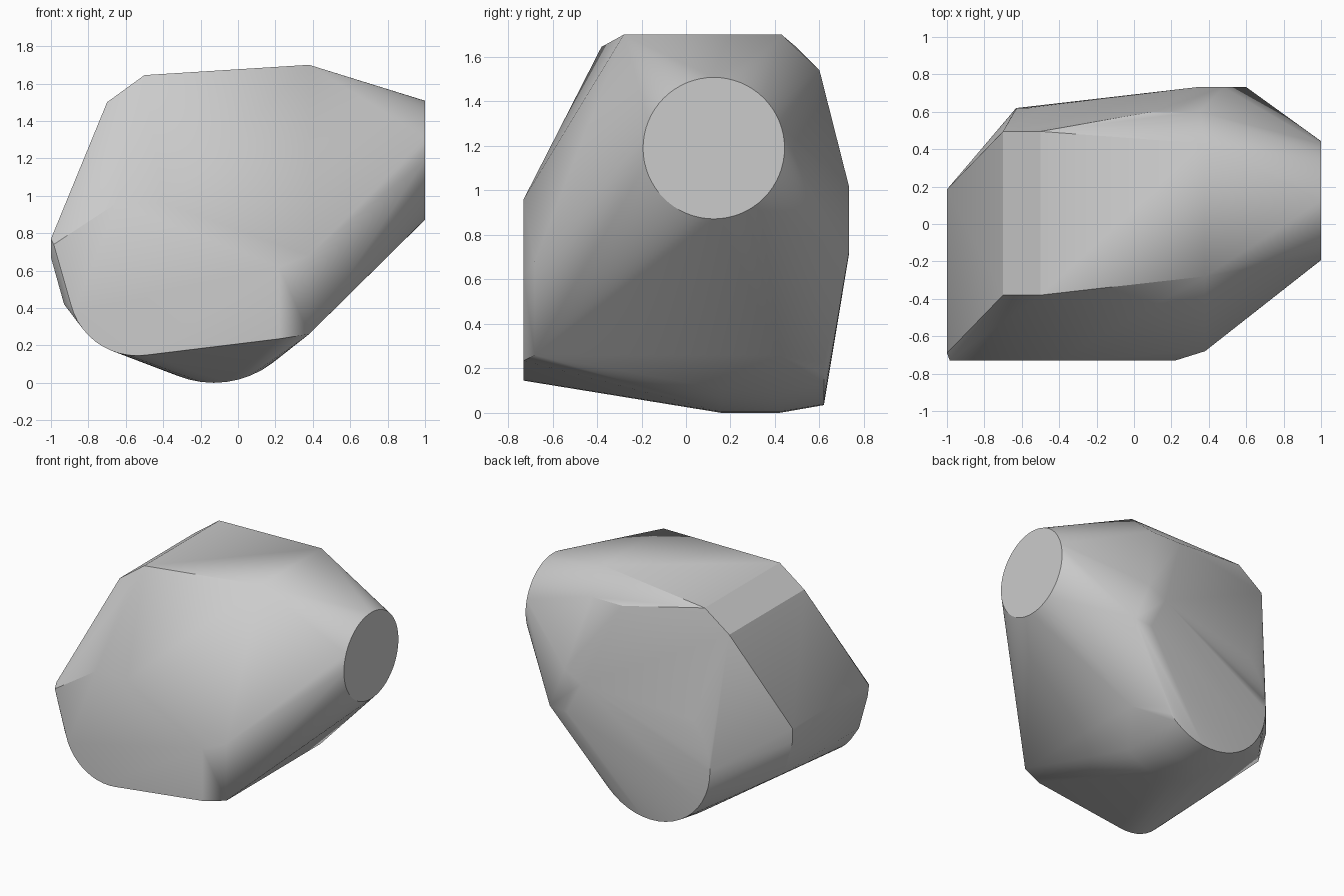
import bpy
import bmesh
from math import cos, sin, pi, radians

if "Cube" in bpy.data.objects:
    bpy.data.objects.remove(bpy.data.objects["Cube"], do_unlink=True)

grey = bpy.data.materials.new("stone grey")
grey.use_nodes = True
colour = (0.6, 0.6, 0.6, 1)
grey.diffuse_color = colour
grey.node_tree.nodes["Principled BSDF"].inputs["Base Color"].default_value = colour


def ring(axis, pos, u, v, r, n=48):
    """Circle of points across the x or y axis."""
    pts = []
    for i in range(n):
        a = 2 * pi * i / n
        p, q = u + r * cos(a), v + r * sin(a)
        pts.append((pos, p, q) if axis == "x" else (p, pos, q))
    return pts


def bar(x, z, y_front, y_back):
    """Ends of an edge running front to back."""
    return [(x, y_front, z), (x, y_back, z)]


points = []
# Round end on the side
points += ring("x", 1, 0.125, 1.19, 0.318, 64)
# Round belly with a chamfered back rim
points += ring("y", 0.16, -0.13, 0.52, 0.52)
points += ring("y", 0.42, -0.13, 0.52, 0.52)
points += ring("y", 0.62, -0.145, 0.52, 0.485)
# Rounded lower corner of the front
points += ring("y", -0.73, -0.54, 0.51, 0.365)
# Top and its sloping shoulder
points += bar(0.38, 1.70, -0.28, 0.43)
points += bar(-0.5, 1.645, -0.38, 0.495)
points += bar(-0.7, 1.5, -0.38, 0.495)
points += [(0.1, 0.6, 1.54), (0.35, 0.6, 1.54)]
# Narrow side face
points += bar(-1, 0.77, -0.69, 0.185)
points += bar(-1, 0.67, -0.69, 0.185)
points += bar(-0.93, 0.42, -0.69, 0.185)
# Front face
points += [(x, -0.73, z) for x, z in
           ((-0.985, 0.74), (-0.65, 0.96), (-0.4, 0.96), (0.22, 0.62), (0.22, 0.235))]
points += [(0.38, -0.68, 0.26), (0.38, -0.68, 0.68), (0.38, 0.42, 0.26)]
# Small flat on the back
points += [(x, 0.732, z) for x, z in
           ((0.34, 0.95), (0.48, 1.02), (0.6, 0.72), (0.46, 0.71))]

# Wrap all the edges in one convex skin
bm = bmesh.new()
for p in points:
    bm.verts.new(p)
hull = bmesh.ops.convex_hull(bm, input=bm.verts)
loose = {g for g in hull["geom_interior"] + hull["geom_unused"]
         if isinstance(g, bmesh.types.BMVert)}
bmesh.ops.delete(bm, geom=list(loose), context="VERTS")
bmesh.ops.dissolve_limit(bm, angle_limit=radians(0.5), verts=bm.verts, edges=bm.edges)
bmesh.ops.recalc_face_normals(bm, faces=bm.faces)

mesh = bpy.data.meshes.new("boulder")
bm.to_mesh(mesh)
bm.free()
mesh.materials.append(grey)
boulder = bpy.data.objects.new("boulder", mesh)
bpy.context.collection.objects.link(boulder)
bpy.context.view_layer.objects.active = boulder
boulder.select_set(True)
bpy.ops.object.shade_smooth_by_angle(angle=radians(30))
